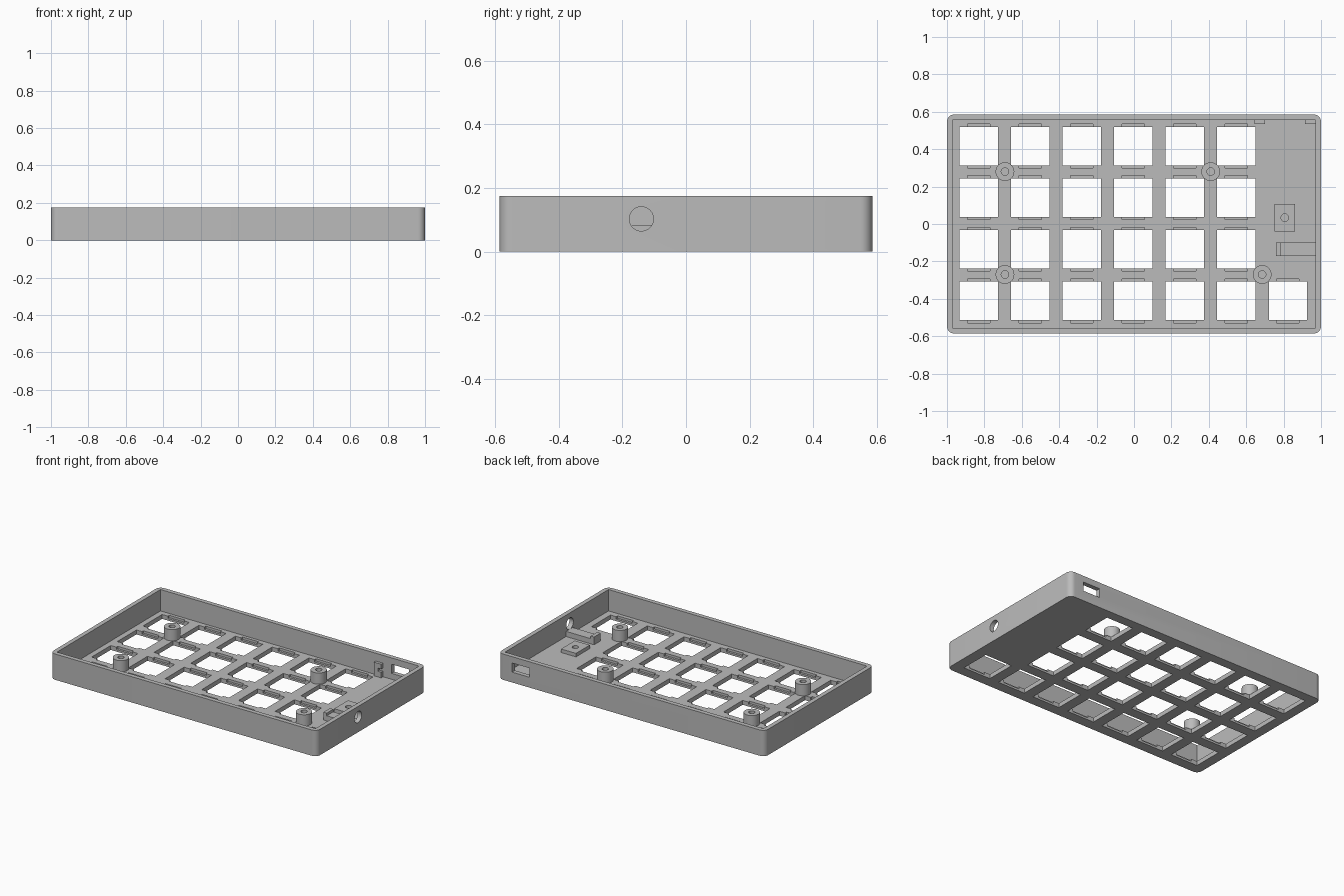
import bpy, bmesh, math
from mathutils import Matrix, Vector

cube = bpy.data.objects.get("Cube")
if cube:
    bpy.data.objects.remove(cube, do_unlink=True)

grey = bpy.data.materials.new("plain grey")
grey.use_nodes = True
grey.diffuse_color = (0.5, 0.5, 0.5, 1)
grey.node_tree.nodes["Principled BSDF"].inputs["Base Color"].default_value = (0.5, 0.5, 0.5, 1)

HALF_Y, HEIGHT, WALL, PLATE = 0.585, 0.175, 0.03, 0.03
PITCH, HOLE = 0.2755, 0.205


def make(name, bm):
    mesh = bpy.data.meshes.new(name)
    bmesh.ops.recalc_face_normals(bm, faces=bm.faces)
    bm.to_mesh(mesh)
    bm.free()
    mesh.materials.append(grey)
    obj = bpy.data.objects.new(name, mesh)
    bpy.context.collection.objects.link(obj)
    return obj


def boxes(name, spans):
    """One mesh of boxes, each given as (x0, x1, y0, y1, z0, z1)."""
    bm = bmesh.new()
    for x0, x1, y0, y1, z0, z1 in spans:
        place = Matrix.Translation(((x0 + x1) / 2, (y0 + y1) / 2, (z0 + z1) / 2))
        size = Matrix.Diagonal((x1 - x0, y1 - y0, z1 - z0, 1))
        bmesh.ops.create_cube(bm, size=1, matrix=place @ size)
    return make(name, bm)


def cylinder(name, centre, radius, depth, axis="Z"):
    bm = bmesh.new()
    turn = Matrix.Rotation(math.pi / 2, 4, "Y") if axis == "X" else Matrix()
    bmesh.ops.create_cone(bm, cap_ends=True, segments=40, radius1=radius, radius2=radius,
                          depth=depth, matrix=Matrix.Translation(centre) @ turn)
    return make(name, bm)


def activate(obj):
    bpy.ops.object.select_all(action="DESELECT")
    obj.select_set(True)
    bpy.context.view_layer.objects.active = obj


def cut(obj, cutter):
    """Subtract the cutter, then discard it."""
    cutter.hide_render = True
    mod = obj.modifiers.new("cut", "BOOLEAN")
    mod.operation, mod.solver, mod.object = "DIFFERENCE", "EXACT", cutter
    activate(obj)
    bpy.ops.object.modifier_apply(modifier=mod.name)
    bpy.data.objects.remove(cutter, do_unlink=True)


def smooth(obj):
    activate(obj)
    bpy.ops.object.shade_smooth_by_angle(angle=math.radians(30))


# Outer shell with rounded upright corners
bm = bmesh.new()
bmesh.ops.create_cube(bm, size=1, matrix=Matrix.Translation((0, 0, HEIGHT / 2))
                      @ Matrix.Diagonal((2, 2 * HALF_Y, HEIGHT, 1)))
upright = [e for e in bm.edges if abs(e.verts[0].co.z - e.verts[1].co.z) > 0.1]
bmesh.ops.bevel(bm, geom=upright, offset=0.038, segments=8, profile=0.5, affect="EDGES")
case = make("case_tray", bm)

# Open interior
ix, iy = 1 - WALL, HALF_Y - WALL
cut(case, boxes("cavity_cutter", [(-ix, ix, -iy, iy, PLATE, 0.3)]))

# Key openings: four rows of six, plus one extra at the front
keys = [(-0.83 + PITCH * c, 0.416 - PITCH * r) for r in range(4) for c in range(6 + (r == 3))]
h = HOLE / 2
cut(case, boxes("key_cutter", [(x - h, x + h, y - h, y + h, -0.1, 0.1) for x, y in keys]))

# Clip recesses at the front and back of each opening
cut(case, boxes("clip_cutter", [(x - 0.06, x + 0.06, y - h - 0.015, y + h + 0.015, 0.014, 0.1)
                                for x, y in keys]))

# Port in the back wall and button hole in the side wall
cut(case, boxes("port_cutter", [(0.765, 0.895, 0.5, 0.7, 0.07, 0.132)]))
cut(case, cylinder("button_cutter", (1, -0.14, 0.103), 0.038, 0.2, "X"))
smooth(case)

# Screw standoffs
TOP = 0.106
for i, (x, y) in enumerate([(-0.69, 0.28), (0.41, 0.28), (-0.69, -0.27), (0.685, -0.27)]):
    post = cylinder(f"standoff_{i + 1}", (x, y, (PLATE + TOP) / 2), 0.05, TOP - PLATE)
    cut(post, cylinder("screw_cutter", (x, y, TOP), 0.02, 0.12))
    smooth(post)

# Low mounting block with a screw hole
block = boxes("mounting_block", [(0.75, 0.862, -0.04, 0.108, PLATE, 0.054)])
cut(block, cylinder("screw_cutter", (0.806, 0.034, 0.05), 0.02, 0.1))
smooth(block)

# Button rest with a raised end stop
boxes("button_rest", [(0.785, ix, -0.17, -0.1, PLATE, 0.065)])
boxes("button_stop", [(0.76, 0.785, -0.17, -0.1, PLATE, 0.083)])

# Slotted board clips on either side of the port
for name, x0, x1, s0, s1 in (("inner_board_clip", 0.645, 0.7, 0.675, 0.75),
                             ("outer_board_clip", 0.915, ix, 0.86, 0.94)):
    clip = boxes(name, [(x0, x1, 0.535, iy, PLATE, 0.122)])
    cut(clip, boxes("slot_cutter", [(s0, s1, 0.5, 0.6, 0.068, 0.09)]))
